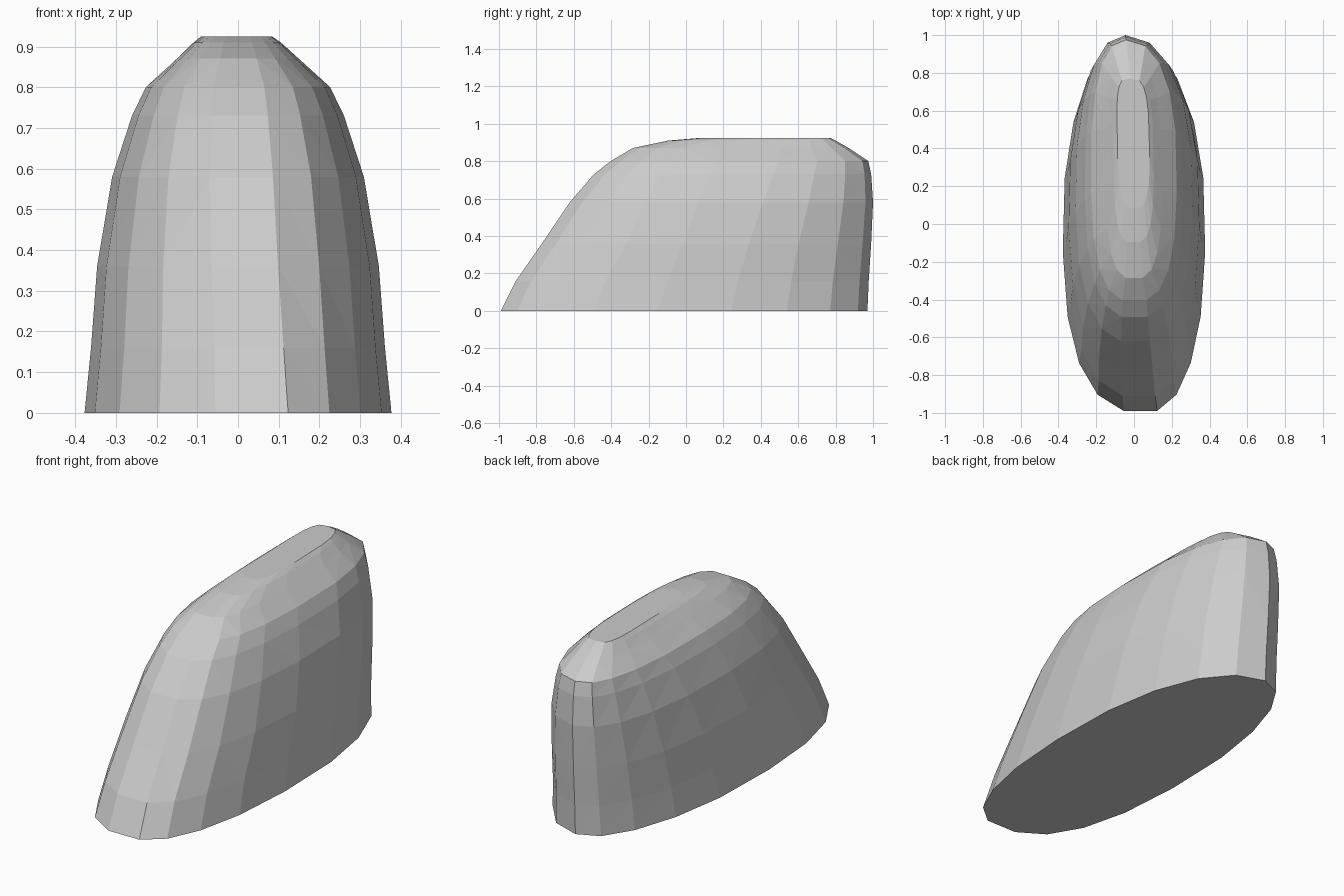
import bpy, bmesh
from math import sin, cos, pi, copysign

if "Cube" in bpy.data.objects:
    bpy.data.objects.remove(bpy.data.objects["Cube"])

SIDES = 19
# Horizontal sections: height, front y, back y, half width, front / back squareness
LEVELS = [
    (0.00, -1.00, 0.970, 0.378, 2.5, 2.1),
    (0.16, -0.92, 0.977, 0.362, 2.5, 2.1),
    (0.36, -0.78, 0.990, 0.347, 2.5, 2.1),
    (0.58, -0.63, 1.000, 0.310, 2.6, 2.2),
    (0.73, -0.50, 0.990, 0.261, 2.7, 2.3),
    (0.80, -0.41, 0.975, 0.227, 2.8, 2.4),
    (0.87, -0.29, 0.870, 0.150, 3.0, 2.8),
    (0.91, -0.10, 0.800, 0.106, 3.2, 3.2),
    (0.925, 0.08, 0.770, 0.085, 3.2, 3.6),
]


def section(bm, z, front, back, half, n_front, n_back):
    """One ring of the body: a squarish oval, widest a little behind its middle."""
    mid = (front + back) / 2
    ring = []
    for i in range(SIDES):
        a = 2 * pi * i / SIDES
        s, c = sin(a), cos(a)
        p = 2 / (n_back if c > 0 else n_front)
        x = half * copysign(abs(s) ** p, s)
        y = mid + (back - front) / 2 * copysign(abs(c) ** p, c)
        ring.append(bm.verts.new((x - 0.045 * y ** 3 * (1 - abs(x) / 0.4), y, z)))
    return ring


# Faceted stone-like body, closed at top and bottom
bm = bmesh.new()
rings = [section(bm, *level) for level in LEVELS]
for low, high in zip(rings, rings[1:]):
    for i in range(SIDES):
        j = (i + 1) % SIDES
        bm.faces.new((low[i], low[j], high[j], high[i]))
bm.faces.new(rings[0])
bm.faces.new(rings[-1])
bmesh.ops.recalc_face_normals(bm, faces=bm.faces[:])
bmesh.ops.triangulate(bm, faces=[f for f in bm.faces if len(f.verts) == 4])

mesh = bpy.data.meshes.new("faceted_body")
bm.to_mesh(mesh)
bm.free()
body = bpy.data.objects.new("faceted_body", mesh)
bpy.context.collection.objects.link(body)
